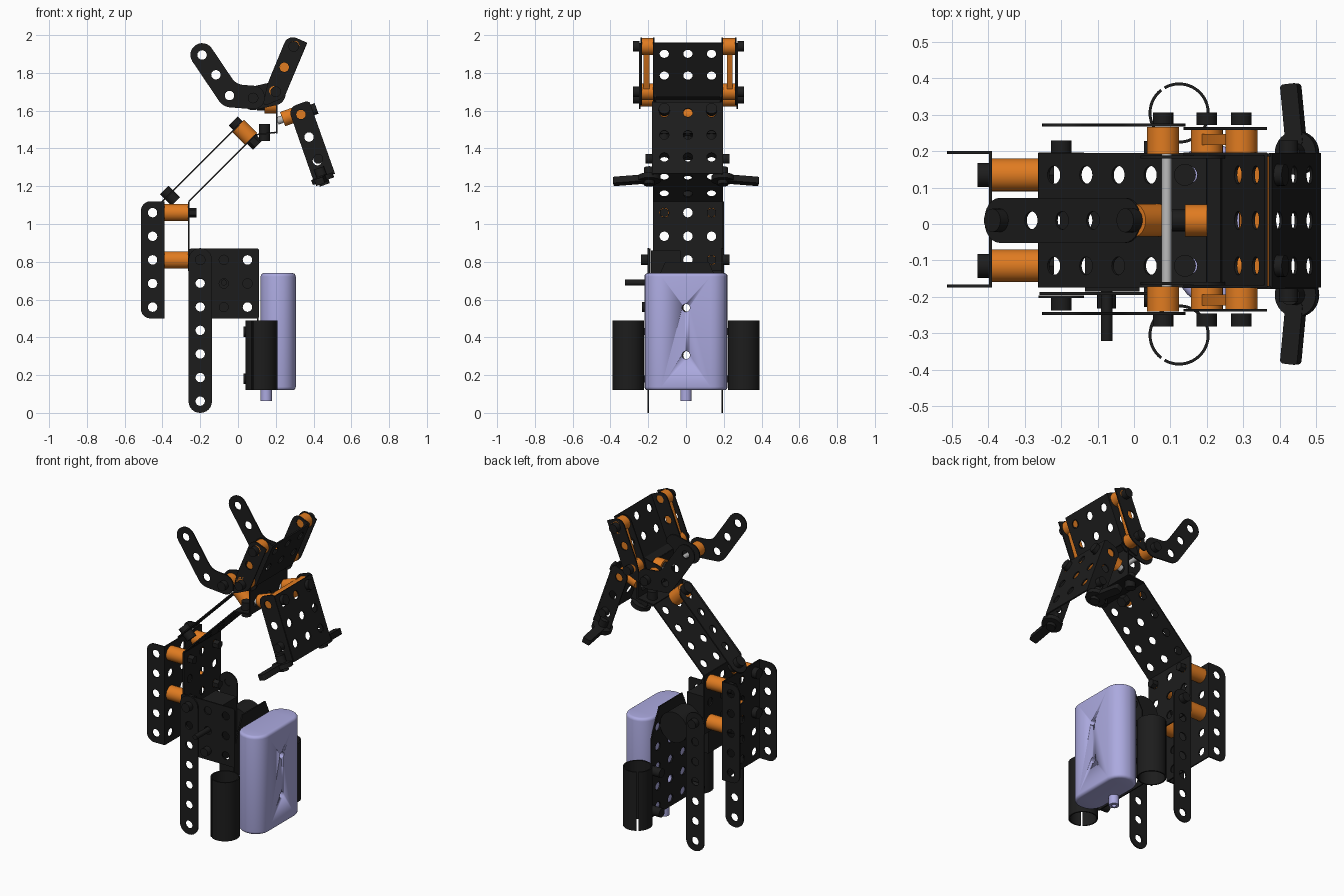
import bpy, bmesh, math
from mathutils import Vector, Matrix

if "Cube" in bpy.data.objects:
    bpy.data.objects.remove(bpy.data.objects["Cube"])

def material(name, rgb):
    m = bpy.data.materials.new(name)
    m.diffuse_color = (*rgb, 1)
    m.use_nodes = True
    m.node_tree.nodes["Principled BSDF"].inputs["Base Color"].default_value = m.diffuse_color
    return m

BLACK = material("black_metal", (0.012, 0.012, 0.012))
ORANGE = material("orange_plastic", (0.75, 0.2, 0.015))
LILAC = material("lilac_plastic", (0.41, 0.4, 0.74))
GREY = material("grey_steel", (0.5, 0.5, 0.5))
X, Y, Z = Vector((1, 0, 0)), Vector((0, 1, 0)), Vector((0, 0, 1))
YC, P, R = 0.01, 0.125, 0.025          # mid-plane, hole pitch, hole radius
SIDES = (("left", 0.19), ("right", -0.175))

def finish(name, bm, mat):
    me = bpy.data.meshes.new(name)
    bmesh.ops.remove_doubles(bm, verts=bm.verts, dist=1e-5)
    bm.to_mesh(me)
    bm.free()
    for p in me.polygons:
        p.use_smooth = True
    me.set_sharp_from_angle(angle=math.radians(35))
    me.materials.clear()
    me.materials.append(mat)
    ob = bpy.data.objects.new(name, me)
    bpy.context.collection.objects.link(ob)
    return ob

def circle(c, r=R, n=16):
    return [(c[0] + r * math.cos(2 * math.pi * i / n), c[1] + r * math.sin(2 * math.pi * i / n)) for i in range(n)]

def rounded(pts, radii):
    """Polygon with rounded corners."""
    out = []
    for i, (p, r) in enumerate(zip(pts, radii)):
        p = Vector(p)
        if r == 0:
            out.append(tuple(p))
            continue
        a = (Vector(pts[i - 1]) - p).normalized() * r
        b = (Vector(pts[(i + 1) % len(pts)]) - p).normalized() * r
        q = [p + a, p + a * 0.448, p + b * 0.448, p + b]
        for k in range(7):
            t = k / 6
            w = ((1 - t) ** 3, 3 * t * (1 - t) ** 2, 3 * t * t * (1 - t), t ** 3)
            out.append(tuple(sum((q[j] * w[j] for j in range(4)), Vector((0, 0)))))
    return out

def bar(pts, w=0.124):
    """Outline of a bent strip with round ends; pts are the end hole centres and bends."""
    pts = [Vector(p) for p in pts]
    h = w / 2
    pts[0] = pts[0] + (pts[0] - pts[1]).normalized() * h
    pts[-1] = pts[-1] + (pts[-1] - pts[-2]).normalized() * h
    left, right = [], []
    for i, p in enumerate(pts):
        d0 = (p - pts[i - 1]).normalized() if i else (pts[1] - p).normalized()
        d1 = (pts[i + 1] - p).normalized() if i < len(pts) - 1 else d0
        n = Vector((-d0.y - d1.y, d0.x + d1.x)).normalized()
        n *= h / n.dot(Vector((-d0.y, d0.x)))
        left.append(p + n)
        right.append(p - n)
    r = [h * 0.98] + [0.035] * (len(pts) - 2) + [h * 0.98]
    return rounded(left + right[::-1], r + r[::-1])

def plate(name, outline, holes, origin, u=X, v=Z, t=0.008, mat=BLACK, bevel=0, r=R):
    """Flat sheet in the u, v plane with round holes."""
    cu = bpy.data.curves.new(name, 'CURVE')
    cu.dimensions, cu.fill_mode = '2D', 'BOTH'
    cu.extrude = t / 2 - bevel
    cu.bevel_depth, cu.offset, cu.bevel_resolution = bevel, -bevel, 3
    for loop in [outline] + [circle(h, r) for h in holes]:
        s = cu.splines.new('POLY')
        s.points.add(len(loop) - 1)
        for pt, q in zip(s.points, loop):
            pt.co = (q[0], q[1], 0, 1)
        s.use_cyclic_u = True
    tmp = bpy.data.objects.new("tmp", cu)
    bpy.context.collection.objects.link(tmp)
    dg = bpy.context.evaluated_depsgraph_get()
    me = bpy.data.meshes.new_from_object(tmp.evaluated_get(dg))
    bm = bmesh.new()
    bm.from_mesh(me)
    bpy.data.objects.remove(tmp)
    w = u.cross(v)
    m = Matrix((u, v, w)).transposed().to_4x4()
    m.translation = Vector(origin)
    bmesh.ops.transform(bm, matrix=m, verts=bm.verts)
    return finish(name, bm, mat)

def panel(name, p0, p1, rows, first=0.06, width=0.37):
    """Sheet spanning y, running from p0 to p1 in the x, z plane, with three holes per row."""
    a, b = Vector((p0[0], YC, p0[1])), Vector((p1[0], YC, p1[1]))
    L, h = (b - a).length, width / 2
    holes = [(first + P * i, P * j) for i in range(rows) for j in (-1, 0, 1)]
    return plate(name, [(0, -h), (L, -h), (L, h), (0, h)], holes, a, (b - a).normalized(), Y)

def rod(name, a, b, r, mat=BLACK, n=24):
    a, b = Vector(a), Vector(b)
    bm = bmesh.new()
    bmesh.ops.create_cone(bm, cap_ends=True, segments=n, radius1=r, radius2=r, depth=(b - a).length)
    m = Matrix.Translation((a + b) / 2) @ (b - a).to_track_quat('Z', 'Y').to_matrix().to_4x4()
    bmesh.ops.transform(bm, matrix=m, verts=bm.verts)
    return finish(name, bm, mat)

def box(name, lo, hi, mat=BLACK):
    bm = bmesh.new()
    bmesh.ops.create_cube(bm, size=1)
    for v in bm.verts:
        v.co = [l + (c + 0.5) * (h - l) for l, h, c in zip(lo, hi, v.co)]
    return finish(name, bm, mat)

# back channel
panel("back_web", (-0.394, 0.5), (-0.394, 1.12), 5)
for s, y in (("left", 0.196), ("right", -0.17)):
    plate("back_flange_" + s, rounded([(-0.39, 0.5), (-0.39, 1.12), (-0.514, 1.12), (-0.514, 0.5)], [0, 0, 0.05, 0.05]),
          [(-0.452, 0.56 + P * i) for i in range(5)], (0, y, 0))
# orange standoffs between back channel and frame
for z in (1.06, 0.81):
    for y in (YC - P, YC + P):
        rod("back_standoff", (-0.39, y, z), (-0.264, y, z), 0.045, ORANGE, 32)
        rod("standoff_bolt", (-0.43, y, z), (-0.398, y, z), 0.033)
        rod("standoff_nut", (-0.256, y, z), (-0.22, y, z), 0.026, BLACK, 6)

# legs and main bent sheet
for s, y, k in (("left", 0.192, 1), ("right", -0.2, -1)):
    plate("leg_" + s, bar([(-0.2, 0.062), (-0.2, 0.81)]), [(-0.2, 0.062 + P * i) for i in range(7)], (0, y, 0))
    rod("leg_bolt_" + s, (-0.2, y, 0.81), (-0.2, y + k * 0.038, 0.81), 0.028)
panel("frame_upright", (-0.26, 0.75), (-0.26, 1.12), 3)
panel("frame_slope", (-0.26, 1.12), (0.09, 1.47), 4)
panel("frame_ledge", (0.09, 1.472), (0.2, 1.485), 1)
panel("neck_sheet", (0.204, 1.48), (0.204, 1.66), 1)
panel("neck_bend", (0.204, 1.66), (0.24, 1.683), 0)

# motor, its bracket and axle
plate("motor_bracket", rounded([(-0.26, 0.5), (0.112, 0.5), (0.112, 0.87), (-0.26, 0.87)], [0.012] * 4),
      [(-0.2 + P * i, 0.56 + P * j) for i in range(3) for j in range(3)], (0, -0.191, 0))
box("motor_box", (-0.135, -0.185, 0.51), (0.015, -0.03, 0.86))
rod("motor_can", (0.01, -0.03, 0.69), (0.01, 0.11, 0.69), 0.095, BLACK, 40)
rod("motor_axle", (-0.075, -0.322, 0.69), (-0.075, 0, 0.69), 0.016)
rod("motor_bolt", (-0.075, -0.232, 0.56), (-0.075, -0.19, 0.56), 0.026)

# battery pack with plug, and the sheet carrying it
pack = plate("battery_pack", rounded([(0.12, -0.22), (0.306, -0.22), (0.306, 0.22), (0.12, 0.22)], [0.09] * 4),
             [], (0, 0, 0.43), X, Y, 0.62, LILAC, 0.018)
for z in (0.306, 0.556):
    cut = rod("battery_hole_cutter", (0, 0, z), (0.5, 0, z), 0.021)
    cut.hide_render = True
    cut.hide_set(True)
    mod = pack.modifiers.new("hole", 'BOOLEAN')
    mod.operation, mod.object, mod.solver = 'DIFFERENCE', cut, 'EXACT'
plate("battery_plug", circle((0.15, 0), 0.03, 24), [(0.15, 0)], (0, 0, 0.092), X, Y, 0.06, LILAC, 0, 0.014)
plate("battery_sheet", [(-0.19, 0.13), (0.2, 0.13), (0.2, 0.62), (0.12, 0.8), (-0.11, 0.8), (-0.19, 0.62)],
      [(YC + P * j, 0.18 + P * i) for i in range(5) for j in (-1, 0, 1)], (0.105, 0, 0), Y, Z)
# split tubes beside the battery
for s, k in (("left", 1), ("right", -1)):
    arc = [math.radians(128 + 352 * i / 48) for i in range(49)]
    ring = [(0.124 + r * math.cos(a), k * (0.305 + r * math.sin(a))) for r, seq in ((0.084, arc), (0.076, arc[::-1])) for a in seq]
    plate("split_tube_" + s, ring, [], (0, 0, 0.305), X, Y, 0.37)
    for z in (0.18, 0.43):
        rod("tube_bolt", (0.028, k * 0.2, z), (0.1, k * 0.2, z), 0.028)

# thin upper strip parallel to the slope, on one standoff
D, N = Vector((1, 0, 1)).normalized(), Vector((1, 0, -1)).normalized()
plate("upper_strip", bar([(0.05, 0), (0.53, 0)]), [(0.05 + 0.12 * i, 0) for i in range(5)], (-0.40, YC, 1.12), D, Y)
top, low = Vector((0.0, YC, 1.52)), Vector((-0.365, YC, 1.155))
rod("strip_standoff", top, top + N * 0.1, 0.045, ORANGE, 32)
rod("strip_bolt", top - N * 0.035, top, 0.033)
rod("slope_nut", top + N * 0.1, top + N * 0.145, 0.033, BLACK, 6)
rod("strip_low_bolt", low - N * 0.035, low + N * 0.05, 0.032)
for y in (YC - P, YC + P):
    rod("ledge_bolt", (0.14, y, 1.44), (0.14, y, 1.53), 0.03)

# head: bent side bars, inner channel, orange spacers
for s, y, k in (("left", 0.272, 1), ("right", -0.246, -1)):
    inner = 0.192 if k > 0 else -0.172
    plate("horn_bar_" + s, bar([(-0.19, 1.895), (-0.045, 1.68), (0.08, 1.67)]),
          [(-0.19, 1.895), (-0.117, 1.79), (-0.045, 1.68)], (0, y, 0))
    crest = rounded([(0.13, 1.62), (0.245, 1.67), (0.365, 1.96), (0.265, 2.005), (0.155, 1.74)], [0.03, 0.03, 0, 0.05, 0.04])
    for nm, yy in (("outer", y - k * 0.009), ("inner", inner)):
        plate("crest_%s_%s" % (nm, s), crest, [(0.19, 1.705), (0.245, 1.83), (0.3, 1.945)], (0, yy, 0))
    plate("neck_flange_" + s, bar([(0.08, 1.665), (0.19, 1.69)]), [(0.08, 1.665)], (0, inner - k * 0.008, 0))
    for x, z in ((0.08, 1.667), (0.2, 1.7), (0.295, 1.94)):
        rod("head_spacer", (x, inner, z), (x, y - k * 0.005, z), 0.044, ORANGE, 32)
        rod("head_bolt", (x, y, z), (x, y + k * 0.035, z), 0.028)
    plate("head_filler_" + s, bar([(0.215, 1.73), (0.28, 1.91)], 0.06), [], (0, (inner + y) / 2, 0), t=0.03, mat=ORANGE)
panel("crest_web", (0.243, 1.675), (0.363, 1.96), 2, 0.12)
rod("head_shaft", (0.09, -0.2, 1.66), (0.09, 0.22, 1.66), 0.014, GREY)
rod("neck_spacer", (0.14, YC, 1.63), (0.2, YC, 1.63), 0.044, ORANGE, 32)
rod("neck_bolt", (0.1, YC, 1.63), (0.14, YC, 1.63), 0.03)

# jaw channel hanging forward
JD, JN = Vector((0.339, 0, -0.941)), Vector((0.941, 0, 0.339))
panel("jaw_web", (0.375, 1.645), (0.51, 1.265), 3)
for s, y in SIDES:
    k = 1 if y > 0 else -1
    c = [(0.265, 1.615), (0.375, 1.655), (0.512, 1.262), (0.402, 1.222)]
    plate("jaw_flange_" + s, rounded(c, [0.045, 0.02, 0.02, 0.02]), [(0.333, 1.58), (0.376, 1.46), (0.42, 1.335)], (0, y, 0))
    rod("jaw_bolt_" + s, (0.425, y, 1.345), (0.425, y + k * 0.04, 1.345), 0.026)
    # foot discs and splayed claws at the jaw tip
    c = Vector((0.448, k * 0.195, 1.24))
    rod("claw_disc_" + s, c - JD * 0.014, c + JD * 0.014, 0.06, BLACK, 32)
    rod("claw_hub_" + s, c - JD * 0.06, c + JD * 0.035, 0.028)
    tip = Vector((0.43, k * 0.385, 1.225))
    d = (tip - c).normalized()
    plate("claw_" + s, rounded([(0.02, -0.025), (0.191, -0.025), (0.191, 0.025), (0.02, 0.025)], [0.01] * 4),
          [], c, d, JD.cross(d).normalized(), 0.035)
rod("jaw_pivot", (0.333, -0.17, 1.58), (0.333, 0.185, 1.58), 0.044, ORANGE, 32)
for y in (YC - P, YC + P):
    a = Vector((0.208, y, 1.545))
    rod("jaw_spacer", a + JN * 0.03, a + JN * 0.13, 0.04, ORANGE, 32)
    rod("jaw_spacer_bolt", a - JN * 0.0, a + JN * 0.03, 0.02, GREY)
    b = Vector((0.383, y, 1.6))
    rod("jaw_web_bolt", b, b + JN * 0.035, 0.03)
